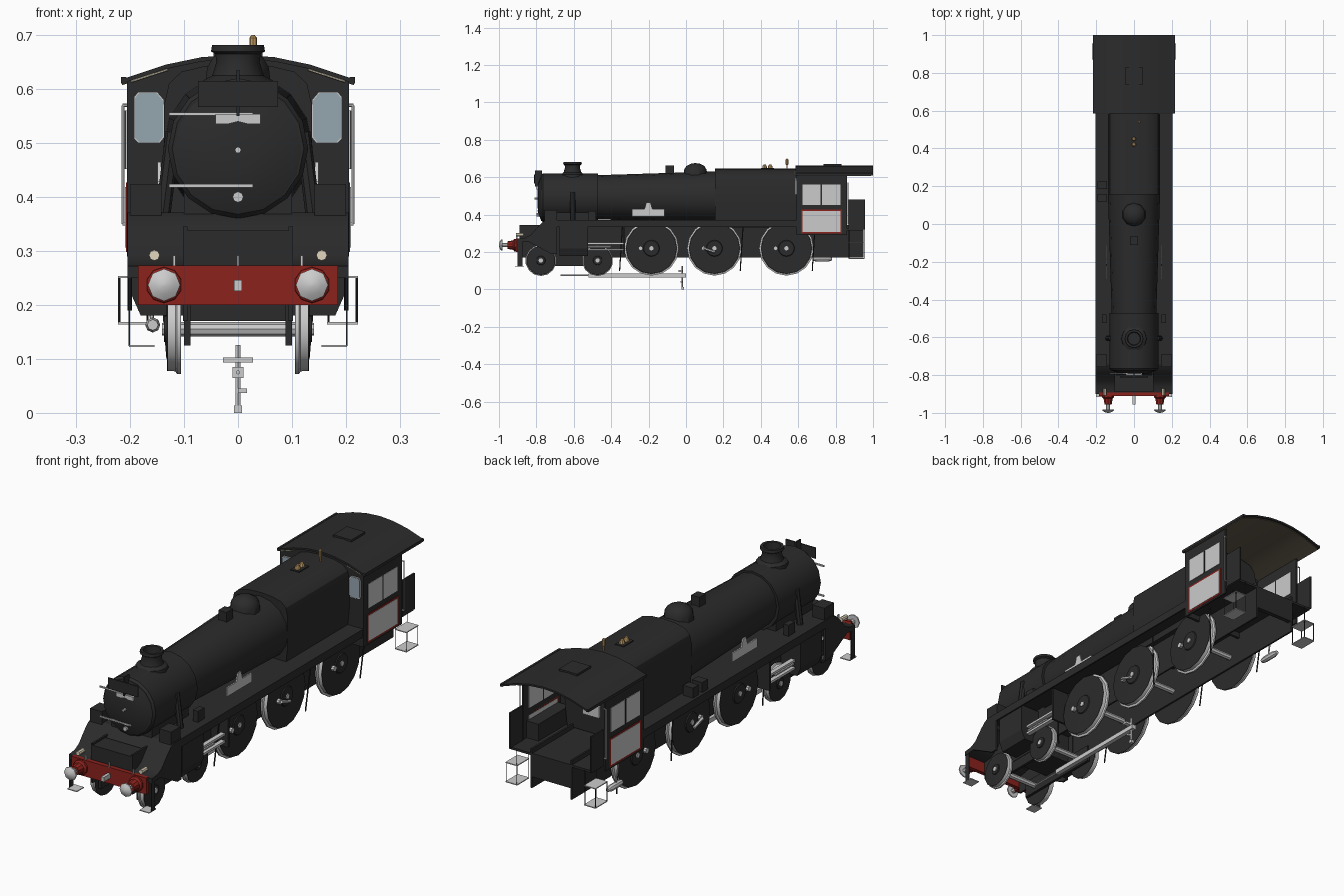
import bpy, bmesh, math
from mathutils import Vector

if "Cube" in bpy.data.objects:
    bpy.data.objects.remove(bpy.data.objects["Cube"])


def mat(name, r, g, b):
    m = bpy.data.materials.new(name)
    m.diffuse_color = (r, g, b, 1)
    m.use_nodes = True
    m.node_tree.nodes["Principled BSDF"].inputs["Base Color"].default_value = m.diffuse_color
    return m


BLACK = mat("black", .024, .024, .024)
RED = mat("red", .26, .016, .012)
BRASS = mat("brass", .55, .33, .12)
CREAM = mat("cream", .75, .68, .52)
LINING = mat("lining", .12, .1, .07)
GLASS = mat("glass", .3, .38, .43)
GREY = None


def finish(name, bm, m, mirror=False, smooth=False):
    bmesh.ops.remove_doubles(bm, verts=bm.verts, dist=1e-5)
    bmesh.ops.recalc_face_normals(bm, faces=bm.faces)
    me = bpy.data.meshes.new(name)
    bm.to_mesh(me)
    bm.free()
    ob = bpy.data.objects.new(name, me)
    bpy.context.collection.objects.link(ob)
    if m:
        me.materials.append(m)
    if mirror:
        ob.modifiers.new("mirror", 'MIRROR')
    if smooth:
        bpy.ops.object.select_all(action='DESELECT')
        ob.select_set(True)
        bpy.context.view_layer.objects.active = ob
        bpy.ops.object.shade_smooth_by_angle(angle=math.radians(32))
    return ob


def prism(name, pts, axis, a, b, m=BLACK, mirror=False, smooth=False):
    """Extrude a 2D outline along an axis from a to b."""
    place = {'X': lambda p, t: (t, p[0], p[1]), 'Y': lambda p, t: (p[0], t, p[1]),
             'Z': lambda p, t: (p[0], p[1], t)}[axis]
    bm = bmesh.new()
    r1 = [bm.verts.new(place(p, a)) for p in pts]
    r2 = [bm.verts.new(place(p, b)) for p in pts]
    n = len(pts)
    bm.faces.new(r1)
    bm.faces.new(r2)
    for i in range(n):
        bm.faces.new((r1[i], r1[(i + 1) % n], r2[(i + 1) % n], r2[i]))
    return finish(name, bm, m, mirror, smooth)


def box(name, x, y, z, m=BLACK, mirror=False):
    return prism(name, [(x[0], y[0]), (x[1], y[0]), (x[1], y[1]), (x[0], y[1])], 'Z', z[0], z[1], m, mirror)


def lathe(name, prof, axis, loc, n=12, m=BLACK, mirror=False, smooth=True):
    """Turn (position, radius) pairs about an axis through loc."""
    d = Vector({'X': (1, 0, 0), 'Y': (0, 1, 0), 'Z': (0, 0, 1)}[axis])
    u = Vector((0, 0, 1)) if axis != 'Z' else Vector((0, 1, 0))
    v = d.cross(u)
    bm = bmesh.new()
    rings = []
    for t, r in prof:
        rings.append([bm.verts.new(Vector(loc) + d * t + r * (u * math.cos(k) + v * math.sin(k)))
                      for k in (math.tau * i / n for i in range(n))])
    for p, q in zip(rings, rings[1:]):
        for i in range(n):
            bm.faces.new((p[i], p[(i + 1) % n], q[(i + 1) % n], q[i]))
    bm.faces.new(rings[0])
    bm.faces.new(rings[-1])
    return finish(name, bm, m, mirror, smooth)


def rod(name, p, q, r=.004, m=GREY, mirror=False, n=6):
    p, q = Vector(p), Vector(q)
    bm = bmesh.new()
    bmesh.ops.create_cone(bm, cap_ends=True, segments=n, radius1=r, radius2=r, depth=(q - p).length)
    bm.transform((q - p).to_track_quat('Z', 'Y').to_matrix().to_4x4())
    bmesh.ops.translate(bm, verts=bm.verts, vec=(p + q) / 2)
    return finish(name, bm, m, mirror, True)


# smokebox, boiler and firebox
lathe("smokebox", [(-.775, .122), (-.765, .13), (-.47, .13)], 'Y', (0, 0, .49), 16)
lathe("smokebox_door", [(-.795, .03), (-.79, .08), (-.775, .118), (-.76, .118)], 'Y', (0, 0, .487), 16)
lathe("boiler", [(-.475, .118), (.16, .138)], 'Y', (0, 0, .493), 16)
box("smokebox_saddle", (-.1, .1), (-.75, -.49), (.3, .42))
half = [(.125, .33), (.137, .45), (.137, .57), (.128, .61), (.105, .632), (.06, .643), (0, .647)]
firebox = half + [(-x, z) for x, z in half[-2::-1]]
prism("firebox", firebox, 'Y', .155, .66, smooth=True)

# boiler top fittings
lathe("chimney", [(.595, .068), (.615, .066), (.625, .048), (.65, .04), (.665, .042), (.67, .05), (.682, .048),
                  (.682, .036), (.64, .033)], 'Z', (0, -.607, 0), 12)
lathe("dome", [(.61, .064), (.64, .06), (.66, .048), (.672, .025), (.675, .005)], 'Z', (0, .05, 0), 10)
box("top_feed", (-.02, .02), (-.11, -.065), (.6, .663))
box("valve_plate", (-.021, .021), (.4, .47), (.64, .65))
for y in (.42, .45):
    lathe("safety_valve", [(.645, .012), (.658, .012), (.668, .006)], 'Z', (0, y, 0), 8, BRASS)
lathe("whistle", [(.64, .004), (.665, .004), (.667, .007), (.695, .007), (.70, .003)], 'Z', (.028, .54, 0), 8, BRASS)

# smokebox door details
box("headboard", (-.074, .074), (-.812, -.806), (.567, .615))
box("headboard_bracket", (-.003, .003), (-.806, -.77), (.55, .635))
prism("door_plate", [(-.042, .554), (.042, .554), (.042, .535), (.02, .535), (0, .54), (-.02, .535), (-.042, .535)],
      'Y', -.8, -.78, GREY)
for z in (.554, .421):
    box("door_hinge", (-.128, .028), (-.795, -.788), (z - .003, z + .003), GREY)
lathe("door_handle", [(-.81, .006), (-.78, .006)], 'Y', (0, 0, .487), 8, GREY)
lathe("shed_plate", [(-.798, .01), (-.78, .01)], 'Y', (0, 0, .4), 8, GREY)

# frames, running boards and front apron
box("main_frame", (.094, .102), (-.89, .95), (.17, .345), BLACK, True)
box("bogie_frame", (.088, .1), (-.84, -.42), (.125, .2), BLACK, True)
box("frame_stretcher", (-.095, .095), (-.7, -.55), (.17, .33))
box("running_board", (-.205, .205), (-.745, .6), (.357, .371))
box("board_valance", (.198, .205), (-.745, .6), (.335, .36), BLACK, True)
prism("front_apron", [(-.9, .272), (-.86, .276), (-.83, .292), (-.79, .338), (-.765, .362), (-.745, .371), (-.745, .335),
                      (-.77, .325), (-.81, .28), (-.85, .255), (-.9, .25)], 'X', -.205, .205, smooth=True)
prism("apron_cheek", [(-.85, .26), (-.83, .292), (-.79, .338), (-.745, .371), (-.69, .371), (-.69, .19), (-.72, .19)],
      'X', .196, .205, BLACK, True)
box("front_box", (-.095, .095), (-.89, -.8), (.26, .338))
box("front_box_lid", (-.1, .1), (-.87, -.8), (.325, .338))
box("board_box", (.142, .2), (-.757, -.69), (.365, .424), BLACK, True)
box("lubricator", (.145, .17), (-.525, -.48), (.365, .42), BLACK, True)
rod("steam_pipe", (.14, -.605, .36), (.12, -.605, .52), .014, BLACK, True, 8)
for y in (.14, .205):
    box("oil_box", (-.192, -.142), (y - .02, y + .02), (.365, .415))
prism("name_plate", [(-.29, .39), (-.115, .39), (-.115, .43), (-.18, .43), (-.19, .465), (-.212, .465), (-.222, .43),
                     (-.29, .43)], 'X', .143, .149, GREY, True)

# buffer beam, buffers, coupling and lamps
box("buffer_beam", (-.185, .185), (-.91, -.892), (.2, .273), RED)
lathe("buffer_stock", [(-.9, .034), (-.918, .033), (-.925, .025), (-.955, .02)], 'Y', (.137, 0, .237), 10, RED, True)
lathe("buffer_rod", [(-.985, .011), (-.94, .011)], 'Y', (.137, 0, .237), 8, GREY, True)
lathe("buffer_head", [(-1, .004), (-.996, .018), (-.988, .03), (-.982, .03)], 'Y', (.137, 0, .237), 8, GREY, True)
box("draw_hook", (-.007, .007), (-.955, -.9), (.226, .246), GREY)
lathe("front_lamp", [(-.908, .01), (-.87, .01)], 'Y', (.155, 0, .292), 8, CREAM, True)
for x in (-.118, 0, .118):
    box("lamp_iron", (x - .002, x + .002), (-.91, -.9), (.265, .292), GREY)

# wheels and axles: black disc, bright tyre, inner flange
wheels = [(-.776, .155, .083, 14), (-.473, .155, .083, 14)] + [(y, .22, .146, 16) for y in (-.185, .152, .537)]
for y, z, r, n in wheels:
    lathe("wheel_disc", [(.109, r * .9), (.122, r * .9)], 'X', (0, y, z), n, BLACK, True)
    lathe("wheel_tyre", [(.107, r * .86), (.107, r), (.113, r), (.116, r * .94), (.13, r * .93)],
          'X', (0, y, z), n, GREY, True)
    lathe("wheel_face", [(.128, r * .93), (.1315, r * .93), (.1325, r * .3), (.137, r * .28)],
          'X', (0, y, z), n, BLACK, True)
    lathe("wheel_back", [(.1055, r), (.108, r)], 'X', (0, y, z), n, BLACK, True)
    lathe("axle", [(-.135, .013), (.135, .013)], 'X', (0, y, z), 8, GREY)
    lathe("axle_end", [(.13, .012), (.141, .012)], 'X', (0, y, z), 8, GREY, True)
    if r > .1:
        lathe("crank_pin", [(.13, .012), (.145, .012)], 'X', (0, y - .058, z), 8, GREY, True)
rod("return_crank", (.148, .094, .22), (.148, .155, .2), .007, GREY, True)

# cylinders and slide bars
prism("cylinder", [(.09, .345), (.198, .345), (.198, .22), (.18, .18), (.09, .18)], 'Y', -.675, -.525, BLACK, True)
for z in (.245, .212):
    box("slide_bar", (.15, .17), (-.53, -.33), (z - .005, z + .005), GREY, True)
rod("piston_rod", (.16, -.53, .228), (.16, -.4, .228), .006, GREY, True)
box("slide_bar_bracket", (.1, .185), (-.335, -.325), (.19, .345), BLACK, True)

# water scoop gear beneath the frames
rod("scoop_pull_rod", (0, -.67, .075), (0, -.5, .075), .004)
box("scoop_beam", (-.01, .01), (-.52, 0), (.065, .085), GREY)
box("scoop_crossbar", (-.028, .028), (-.04, -.02), (.093, .103), GREY)
rod("scoop_post", (0, -.02, .006), (0, -.02, .126), .005)
box("scoop_foot", (-.007, .007), (-.025, -.01), (0, .014), GREY)
box("scoop_catch", (0, .017), (-.03, -.02), (.037, .045), GREY)

# pipes and brake hangers
for y in (-.34, .305, .69):
    rod("sand_pipe", (.15, y, .34), (.13, y - .015, .1), .003, BLACK, True)
lathe("injector", [(.68, .01), (.7, .014), (.76, .014), (.78, .008)], 'Y', (-.158, 0, .163), 8, GREY)
rod("injector_pipe", (-.158, .72, .165), (-.175, .72, .3), .004)

# cab walls, glazing and panels
arc = [(-.205, .614), (-.13, .638), (-.065, .652), (0, .656), (.065, .652), (.13, .638), (.205, .614)]
prism("cab_front", [(-.205, .29)] + arc + [(.205, .29)], 'Y', .59, .602)
box("cab_side", (.198, .206), (.59, .862), (.29, .616), BLACK, True)
for y0, y1 in ((.622, .72), (.727, .826)):
    box("side_window", (.196, .208), (y0, y1), (.452, .56), GREY, True)
box("window_pillar", (.197, .21), (.72, .727), (.452, .56), BLACK, True)
box("number_panel_lining", (.198, .2075), (.615, .834), (.298, .427), RED, True)
box("number_panel", (.197, .209), (.623, .826), (.306, .419), GREY, True)
win = [(.137, .51), (.145, .5), (.185, .5), (.193, .508), (.193, .585), (.185, .595), (.15, .595), (.137, .58)]
prism("front_window_frame", win, 'Y', .586, .606, GREY, True)
pane = [(.165 + (x - .165) * .93, .547 + (z - .547) * .95) for x, z in win]
prism("front_window", pane, 'Y', .584, .608, GLASS, True)
box("rear_door", (.196, .203), (.868, .958), (.32, .48), BLACK, True)
rod("cab_handrail", (.213, .866, .35), (.213, .866, .57), .003, GREY, True)
for z in (.35, .57):
    rod("handrail_stay", (.2, .866, z), (.214, .866, z), .003, GREY, True)

# cab floor and fittings
box("cab_floor", (-.2, .2), (.6, .95), (.315, .325))
box("cab_seat", (.14, .198), (.62, .84), (.325, .4), BLACK, True)
box("fire_door", (-.04, .04), (.655, .672), (.41, .46), GREY)
box("drag_beam", (-.1, .1), (.93, .95), (.22, .32))

# roof with pale underside
outer = [(-.215, .618), (-.135, .645), (-.068, .659), (0, .664), (.068, .659), (.135, .645), (.215, .618)]


def roof_strip(name, top, bottom, y0, y1, m):
    prism(name, [(x, z + top) for x, z in outer] + [(x, z + bottom) for x, z in outer[::-1]], 'Y', y0, y1, m,
          smooth=True)


roof_strip("cab_roof", 0, -.008, .585, 1, BLACK)
roof_strip("roof_lining", -.008, -.011, .604, .99, LINING)
box("roof_hatch", (-.045, .045), (.735, .832), (.655, .67))
box("roof_gutter", (.207, .217), (.585, 1), (.61, .622), BLACK, True)
rod("roof_trim", (.13, .583, .636), (.198, .583, .614), .002, CREAM, True)

# steps under cab and buffer beam
for z in (.166, .252):
    box("cab_step", (.165, .222), (.87, .955), (z - .002, z + .002), GREY, True)
for x in (.168, .22):
    for y in (.872, .953):
        rod("cab_step_post", (x, y, .166), (x, y, .252 if x > .2 else .32), .002, BLACK, True, 4)
box("front_step", (.155, .202), (-.915, -.865), (.122, .126), GREY, True)
box("front_step_hanger", (.2, .203), (-.9, -.875), (.124, .26), BLACK, True)
